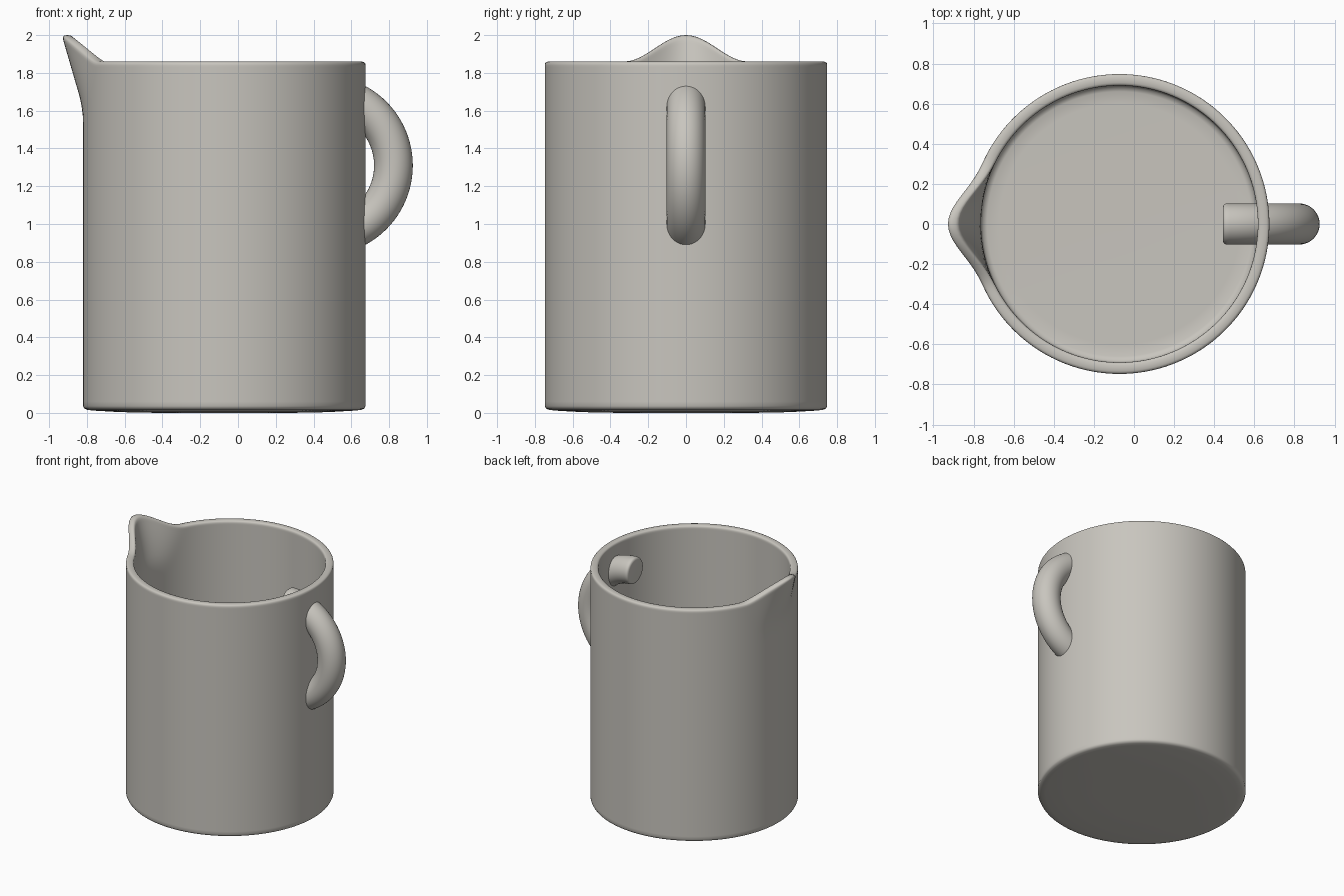
import bpy, bmesh, math

if "Cube" in bpy.data.objects:
    bpy.data.objects.remove(bpy.data.objects["Cube"])

CLAY = bpy.data.materials.new("warm grey clay")
CLAY.diffuse_color = (0.58, 0.56, 0.515, 1)
CLAY.use_nodes = True
CLAY.node_tree.nodes["Principled BSDF"].inputs["Base Color"].default_value = CLAY.diffuse_color

CX, R, RI, H = -0.0725, 0.7475, 0.69, 1.86
BASE = 1.53          # height where the spout begins


def finish(bm, name):
    bmesh.ops.recalc_face_normals(bm, faces=bm.faces)
    me = bpy.data.meshes.new(name)
    bm.to_mesh(me)
    bm.free()
    me.materials.append(CLAY)
    ob = bpy.data.objects.new(name, me)
    bpy.context.collection.objects.link(ob)
    for p in me.polygons:
        p.use_smooth = True
    return ob


def skin(bm, rings, cap=False):
    for a, b in zip(rings, rings[1:]):
        n = len(a)
        for i in range(n):
            j = (i + 1) % n
            bm.faces.new((a[i], a[j], b[j], b[i]))
    if cap:
        bm.faces.new(rings[0])
        bm.faces.new(rings[-1])


def spout(x, y, z):
    """Pull the upper wall on the -x side out and up into a pouring lip."""
    if z <= BASE or x > CX:
        return x, y, z
    t = (z - BASE) / (H - BASE)
    w = 0.33 * (0.65 + 0.35 * t)
    if abs(y) >= w:
        return x, y, z
    g = 0.5 + 0.5 * math.cos(math.pi * y / w)
    ease = t * t * (1.6 - 0.6 * t) if t < 0.3 else t - 0.3 + 0.09 * 1.42
    ease /= 0.7 + 0.09 * 1.42
    return x - 0.113 * ease * g ** 1.3, y, z + 0.14 * t * g


# Jug body: lathed profile from the base centre, over the rim, to the floor
prof = [(0.02, 0.0), (0.35, 0.0), (0.55, 0.004), (0.69, 0.012), (0.725, 0.016), (0.741, 0.023), (R, 0.036)]
rows = [0.06, 0.8] + [1.5 + 0.03 * k for k in range(12)]
prof += [(R, z) for z in rows]
mid, half = (R + RI) / 2, (R - RI) / 2
for k in range(9):                                   # softly squared rim
    a = math.pi * k / 8
    c, s = math.cos(a), math.sin(a)
    prof.append((mid + half * math.copysign(abs(c) ** 0.7, c), H - 0.02 + 0.02 * s ** 0.7))
prof += [(RI, z) for z in reversed(rows[1:])]
prof += [(RI, 0.09), (0.682, 0.07), (0.66, 0.061), (0.6, 0.06), (0.02, 0.06)]

N = 160
bm = bmesh.new()
rings = []
for r, z in prof:
    ring = []
    for i in range(N):
        a = 2 * math.pi * i / N
        ring.append(bm.verts.new(spout(CX + r * math.cos(a), r * math.sin(a), z)))
    rings.append(ring)
skin(bm, rings, cap=True)
finish(bm, "jug_body")

# Handle: half ring whose rounded ends pass through the wall
HX, HZ, MAJOR, TUBE = 0.448, 1.31, 0.375, 0.1025
steps = [(-0.012, 0.80), (-0.006, 0.92), (0.012, 0.98), (0.04, 1.0)]
path = [(-math.pi / 2 + d, s) for d, s in steps]
path += [(-math.pi / 2 + math.pi * k / 48, 1) for k in range(1, 48)]
path += [(math.pi / 2 - d, s) for d, s in reversed(steps)]
bm = bmesh.new()
rings = []
for a, s in path:
    ring = []
    for i in range(40):
        b = 2 * math.pi * i / 40
        d = MAJOR + TUBE * s * math.cos(b)
        ring.append(bm.verts.new((HX + d * math.cos(a), TUBE * s * math.sin(b), HZ + d * math.sin(a))))
    rings.append(ring)
skin(bm, rings, cap=True)
finish(bm, "handle")
